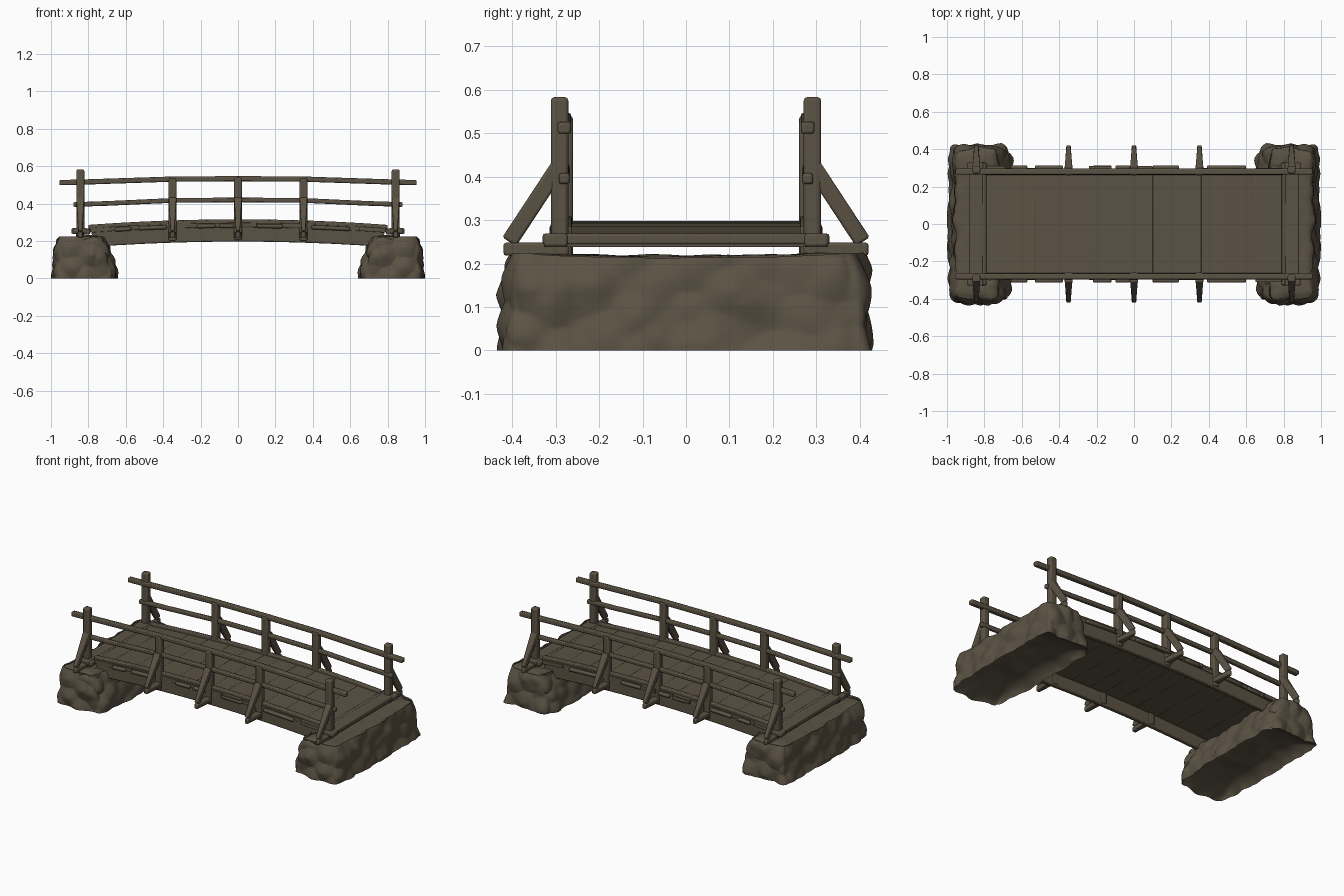
import bpy, bmesh, random
from mathutils import Vector, noise

random.seed(4)
cube = bpy.data.objects.get("Cube")
if cube:
    bpy.data.objects.remove(cube)

brown = bpy.data.materials.new("weathered brown")
brown.use_nodes = True
COLOR = (0.105, 0.085, 0.057, 1)
brown.diffuse_color = COLOR
brown.node_tree.nodes["Principled BSDF"].inputs["Base Color"].default_value = COLOR

X, Y = Vector((1, 0, 0)), Vector((0, 1, 0))


def finish(name, bm, mirror=(False, False), bevel=0.0, angle=0.6):
    """Turn a bmesh into a named, shaded object with mirror and bevel."""
    bmesh.ops.recalc_face_normals(bm, faces=bm.faces)
    mesh = bpy.data.meshes.new(name)
    bm.to_mesh(mesh)
    bm.free()
    mesh.materials.append(brown)
    ob = bpy.data.objects.new(name, mesh)
    bpy.context.collection.objects.link(ob)
    bpy.ops.object.select_all(action='DESELECT')
    ob.select_set(True)
    bpy.context.view_layer.objects.active = ob
    bpy.ops.object.shade_smooth_by_angle(angle=angle)
    if bevel:
        mod = ob.modifiers.new("worn edges", 'BEVEL')
        mod.width, mod.segments = bevel, 2
    if any(mirror):
        mod = ob.modifiers.new("mirror", 'MIRROR')
        mod.use_axis = (mirror[0], mirror[1], False)
        mod.use_mirror_merge = False
    return ob


def beam(name, points, side, width, height, mirror=(False, True), bevel=0.006, taper=1.0):
    """Sweep a rectangle along points; side is the fixed width direction."""
    pts = [Vector(p) for p in points]
    bm = bmesh.new()
    rings = []
    for i, p in enumerate(pts):
        along = (pts[min(i + 1, len(pts) - 1)] - pts[max(i - 1, 0)]).normalized()
        up = along.cross(side).normalized()
        k = 1 + (taper - 1) * i / (len(pts) - 1)
        s, u = side * width / 2 * k, up * height / 2
        rings.append([bm.verts.new(p + a * s + b * u)
                      for a, b in ((-1, -1), (1, -1), (1, 1), (-1, 1))])
    for r, q in zip(rings, rings[1:]):
        for j in range(4):
            bm.faces.new((r[j], r[(j + 1) % 4], q[(j + 1) % 4], q[j]))
    bm.faces.new(rings[0])
    bm.faces.new(rings[-1])
    return finish(name, bm, mirror, bevel)


def deck_z(x):
    return 0.298 - 0.036 * (x / 0.88) ** 2


def arch(half, offset, y, n=12):
    """Points following the deck arch."""
    return [(half * (2 * i / n - 1), y, deck_z(half * (2 * i / n - 1)) + offset)
            for i in range(n + 1)]


def lumps(p, size):
    """Rounded stone bumps from cellular noise."""
    cell = noise.voronoi(p / size)[0][0]
    return 0.45 - cell + 0.35 * noise.noise(p * 9)


# Stone abutments: sloped rough block with rounded corners and a hollow underside
bm = bmesh.new()
bmesh.ops.create_cube(bm, size=2)
bmesh.ops.subdivide_edges(bm, edges=bm.edges, cuts=44, use_grid_fill=True)
for v in bm.verts:
    a, b, c = v.co
    h = (c + 1) / 2
    corner = 0.07 * (abs(a) * abs(b)) ** 6
    outer = -0.994 + 0.02 * h ** 2 + 0.016 * (1 - abs(b) ** 4) * h
    inner = -0.646 - 0.075 * h ** 1.6
    along = (a * (1 - 2 * corner) + 1) / 2
    x = outer + (inner - outer) * along
    y = b * (1 - corner) * (0.42 - 0.02 * h ** 3 + 0.008 * along * h)
    z = 0.218 * h + 0.012 * h * abs(b) ** 2
    if h > 0.999:
        z -= 0.022 * max(abs(a) ** 8, abs(b) ** 18)
    p = Vector((x, y, z))
    push = Vector((a ** 7, b ** 15, 0.2 * max(c, 0) ** 9))
    p += push * 0.034 * lumps(p + Vector((3, 5, 7)), 0.095)
    if c < -0.999:
        rim = max(abs(a), abs(b))
        p.z = 0.06 * (1 - rim ** 4) + 0.03 * lumps(p, 0.12) * (1 - rim)
    v.co = (max(p.x, -1.0), p.y, max(p.z, 0))
finish("stone_abutments", bm, (True, False), angle=1.3)

# Boulders at the corners under the end posts
bm = bmesh.new()
bmesh.ops.create_icosphere(bm, subdivisions=4, radius=1)
for v in bm.verts:
    q = Vector([abs(t) ** 0.65 * (1 if t > 0 else -1) for t in v.co])
    p = Vector((-0.782 + 0.088 * q.x, 0.352 + 0.066 * q.y, 0.16 + 0.07 * q.z))
    p.x -= 0.02 * q.z * max(q.x, 0)
    v.co = p + v.co * 0.018 * lumps(p, 0.08)
finish("corner_boulders", bm, (True, True), angle=1.3)

# Deck planks laid tightly across the arch, with uneven ends
seams = [-0.88, -0.79, -0.69, -0.53, -0.39, -0.24, -0.12, 0,
         0.1, 0.23, 0.36, 0.5, 0.65, 0.79, 0.88]
bm = bmesh.new()
for x0, x1 in zip(seams, seams[1:]):
    near, far = (random.choice((0.294, 0.3, 0.31)) for _ in range(2))
    corners = []
    for x in (x0, x1):
        for y in (-near, far):
            for thick in (0, 0.024):
                corners.append(bm.verts.new((x, y, deck_z(x) - thick)))
    for f in ((0, 1, 3, 2), (4, 5, 7, 6), (0, 1, 5, 4), (2, 3, 7, 6), (0, 2, 6, 4), (1, 3, 7, 5)):
        bm.faces.new([corners[i] for i in f])
finish("deck_planks", bm, bevel=0.001)

# Side stringers below the deck and low curbs above it
beam("stringers", arch(0.78, -0.061, 0.278), Y, 0.028, 0.08)
beam("curbs", arch(0.8, 0.005, 0.275), Y, 0.026, 0.026)

# Worn boards along the outer deck edge
for i, (x0, x1) in enumerate(((-0.66, -0.57), (-0.53, -0.38), (-0.22, -0.12),
                              (-0.1, -0.02), (0.1, 0.24), (0.39, 0.6))):
    beam(f"edge_board_{i + 1}", [(x, 0.302, deck_z(x) - 0.017) for x in (x0, x1)],
         Y, 0.024, 0.022, bevel=0.009)

# End sills resting on the stone
beam("end_sills", [(-0.845, -0.33, 0.256), (-0.845, 0.33, 0.256)], X, 0.075, 0.026, (True, False))

# Handrails: bent rails that level off between the middle posts
beam("top_rails", [(-0.955, 0.28, 0.512), (-0.84, 0.28, 0.515), (-0.35, 0.28, 0.531),
                   (0, 0.28, 0.533), (0.35, 0.28, 0.531), (0.84, 0.28, 0.515),
                   (0.955, 0.28, 0.512)], Y, 0.031, 0.028)
beam("middle_rails", [(-0.88, 0.28, 0.395), (-0.7, 0.28, 0.401), (-0.35, 0.28, 0.417),
                      (0, 0.28, 0.42), (0.35, 0.28, 0.417), (0.7, 0.28, 0.401),
                      (0.88, 0.28, 0.395)], Y, 0.025, 0.025)

# Posts, each with an outrigger foot and a diagonal brace
for name, x, both, bottom, top, y in (("end", -0.843, True, 0.22, 0.583, 0.291),
                                      ("middle", -0.35, True, 0.2, 0.535, 0.28),
                                      ("centre", 0, False, 0.205, 0.54, 0.28)):
    mirror = (both, True)
    beam(f"{name}_posts", [(x, y, bottom), (x, y, top)], X, 0.042, 0.04, mirror, 0.008)
    beam(f"{name}_post_feet", [(x, 0.27, 0.233), (x, 0.42, 0.233)],
         X, 0.046, 0.03, mirror, taper=0.5)
    beam(f"{name}_post_braces", [(x, 0.292, 0.425), (x, 0.407, 0.25)],
         X, 0.042, 0.038, mirror, taper=0.5)

# Foot blocks around the end posts
beam("end_post_blocks", [(-0.89, 0.3, 0.254), (-0.79, 0.3, 0.25)], Y, 0.055, 0.03, (True, True))
